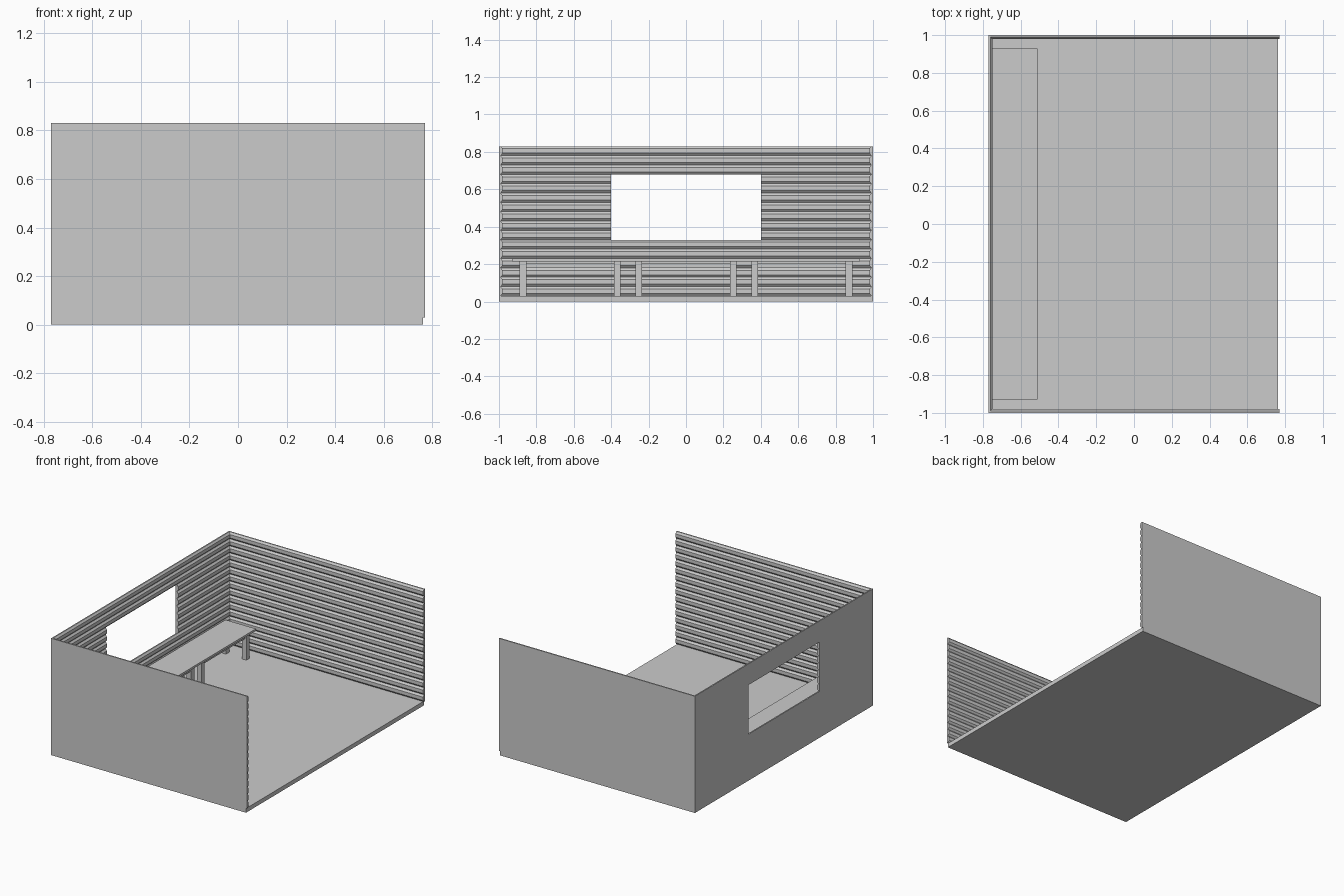
import bpy, bmesh
from mathutils import Vector

if "Cube" in bpy.data.objects:
    bpy.data.objects.remove(bpy.data.objects["Cube"])

FLOOR_Z, PITCH, ROWS = 0.03, 0.05, 16
X0, X1, Y1 = -0.77, 0.77, 1.0

# Plank cross-section: flat outside, chamfered inside (depth, height)
PROFILE = [(0, 0), (0.009, 0), (0.02, 0.013), (0.02, 0.037), (0.009, 0.05), (0, 0.05)]


def make_object(name, bm):
    bmesh.ops.recalc_face_normals(bm, faces=bm.faces)
    mesh = bpy.data.meshes.new(name)
    bm.to_mesh(mesh)
    bm.free()
    obj = bpy.data.objects.new(name, mesh)
    bpy.context.collection.objects.link(obj)
    return obj


def add_box(bm, lo, hi):
    lo, hi = Vector(lo), Vector(hi)
    for v in bmesh.ops.create_cube(bm, size=1)["verts"]:
        v.co = (lo + hi) / 2 + v.co * (hi - lo)


def add_plank(bm, start, end, inward, z):
    """Sweep the plank profile from start to end on the outer wall plane."""
    inward = Vector(inward)
    rings = [[bm.verts.new(Vector((*p, z + h)) + inward * d) for d, h in PROFILE]
             for p in (start, end)]
    n = len(PROFILE)
    for i in range(n):
        j = (i + 1) % n
        bm.faces.new((rings[0][i], rings[0][j], rings[1][j], rings[1][i]))
    bm.faces.new(rings[0])
    bm.faces.new(rings[1])


# Floor slab
bm = bmesh.new()
add_box(bm, (X0, -Y1, 0), (0.763, Y1, FLOOR_Z))
make_object("floor", bm)

# Side walls
for name, side in (("front_wall", -1), ("back_wall", 1)):
    bm = bmesh.new()
    for row in range(ROWS):
        add_plank(bm, (X0, side * Y1), (X1, side * Y1), (0, -side, 0), FLOOR_Z + row * PITCH)
    make_object(name, bm)

# Window wall: rows 6 to 12 leave the opening free
bm = bmesh.new()
for row in range(ROWS):
    spans = [(-Y1, -0.4), (0.4, Y1)] if 6 <= row <= 12 else [(-Y1, Y1)]
    for a, b in spans:
        add_plank(bm, (X0, a), (X0, b), (1, 0, 0), FLOOR_Z + row * PITCH)
make_object("window_wall", bm)

# Three benches along the window wall
for i, yc in enumerate((-0.62, 0, 0.62), 1):
    bm = bmesh.new()
    add_box(bm, (-0.75, yc - 0.31, 0.215), (-0.51, yc + 0.31, 0.23))
    make_object(f"bench_top_{i}", bm)

    bm = bmesh.new()
    for s in (-1, 1):
        y = yc + s * 0.252
        for x in (-0.71, -0.55):
            add_box(bm, (x - 0.018, y - 0.018, FLOOR_Z), (x + 0.018, y + 0.018, 0.215))
        # Cross rail joining front and rear leg
        add_box(bm, (-0.71, y - 0.01, 0.185), (-0.55, y + 0.01, 0.215))
    # Long rail between the leg pairs
    for x in (-0.71, -0.55):
        add_box(bm, (x - 0.008, yc - 0.252, 0.18), (x + 0.008, yc + 0.252, 0.205))
    make_object(f"bench_frame_{i}", bm)
